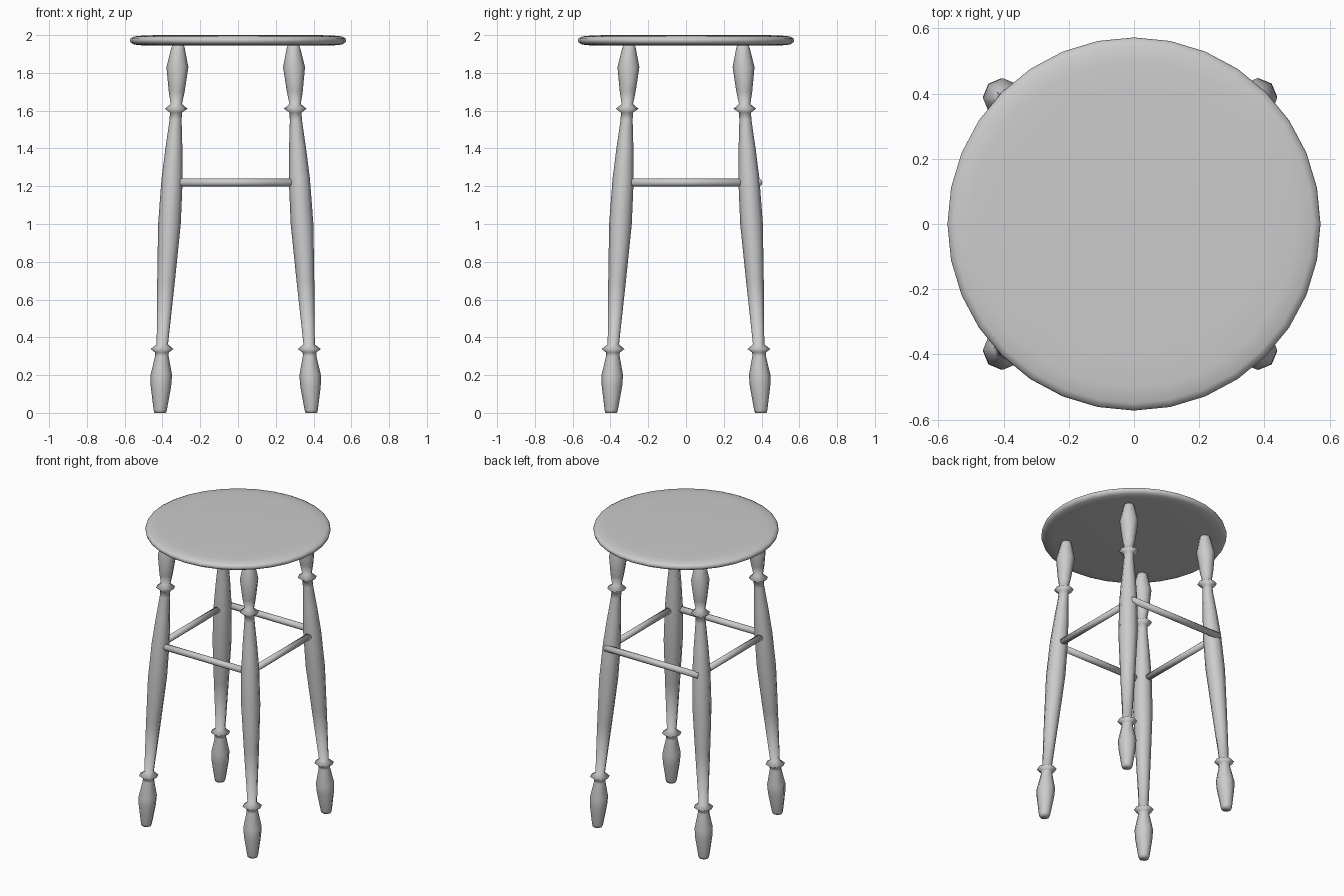
import bpy, bmesh, math
from mathutils import Vector

cube = bpy.data.objects.get("Cube")
if cube:
    bpy.data.objects.remove(cube)

grey = bpy.data.materials.new("plain grey")
grey.use_nodes = True
colour = (0.6, 0.6, 0.6, 1)
grey.diffuse_color = colour
grey.node_tree.nodes["Principled BSDF"].inputs["Base Color"].default_value = colour


def loft(name, rings, sides, axis="Z"):
    """Skin a stack of (centre, radius) circles and cap both ends."""
    bm = bmesh.new()
    loops = []
    for centre, radius in rings:
        loop = []
        for i in range(sides):
            a = math.tau * i / sides
            u, v = radius * math.cos(a), radius * math.sin(a)
            offset = {"X": (0, u, v), "Y": (u, 0, v), "Z": (u, v, 0)}[axis]
            loop.append(bm.verts.new(Vector(centre) + Vector(offset)))
        loops.append(loop)
    for low, high in zip(loops, loops[1:]):
        for i in range(sides):
            j = (i + 1) % sides
            bm.faces.new((low[i], low[j], high[j], high[i]))
    bm.faces.new(loops[0][::-1])
    bm.faces.new(loops[-1])
    bmesh.ops.recalc_face_normals(bm, faces=bm.faces)
    mesh = bpy.data.meshes.new(name)
    bm.to_mesh(mesh)
    bm.free()
    mesh.materials.append(grey)
    mesh.shade_smooth()
    obj = bpy.data.objects.new(name, mesh)
    bpy.context.collection.objects.link(obj)
    return obj


# Round seat with a softened rim
seat_profile = [(0.50, 1.945), (0.55, 1.95), (0.568, 1.96), (0.572, 1.972),
                (0.568, 1.984), (0.55, 1.993), (0.50, 1.998), (0.42, 2.0)]
loft("seat", [((0, 0, z), r) for r, z in seat_profile], 32)

# Turned legs: (height, radius), leaning inward toward the seat
leg_profile = [(0, 0.031), (0.015, 0.035), (0.14, 0.054), (0.2, 0.057),
               (0.3, 0.036), (0.32, 0.036), (0.338, 0.061), (0.362, 0.03),
               (0.7, 0.047), (1.0, 0.06), (1.24, 0.056), (1.4, 0.045),
               (1.55, 0.032), (1.59, 0.032), (1.61, 0.06), (1.635, 0.03),
               (1.7, 0.042), (1.83, 0.058), (1.93, 0.036), (1.945, 0.031)]
shift = -0.012


def lean(z):
    middle = min(max(z, 0.34), 1.6)
    return 0.41 - 0.059 * middle - 0.03 * (z - middle)


for sx, side in ((1, "left"), (-1, "right")):
    for sy, end in ((-1, "front"), (1, "back")):
        rings = [((shift + sx * lean(z), sy * (lean(z) - 0.004), z), r)
                 for z, r in leg_profile]
        loft(f"{end}_{side}_leg", rings, 8)

# Thin stretchers between the legs
h, r, reach = 1.22, 0.021, 0.32
for sx, side in ((1, "left"), (-1, "right")):
    x = shift + sx * 0.343
    loft(f"{side}_stretcher", [((x, -reach, h), r), ((x, reach, h), r)], 12, "Y")
for name, y, half in (("front", -0.345, reach), ("back", 0.383, 0.35)):
    loft(f"{name}_stretcher",
         [((shift - half, y, h), r), ((shift + half, y, h), r)], 12, "X")
